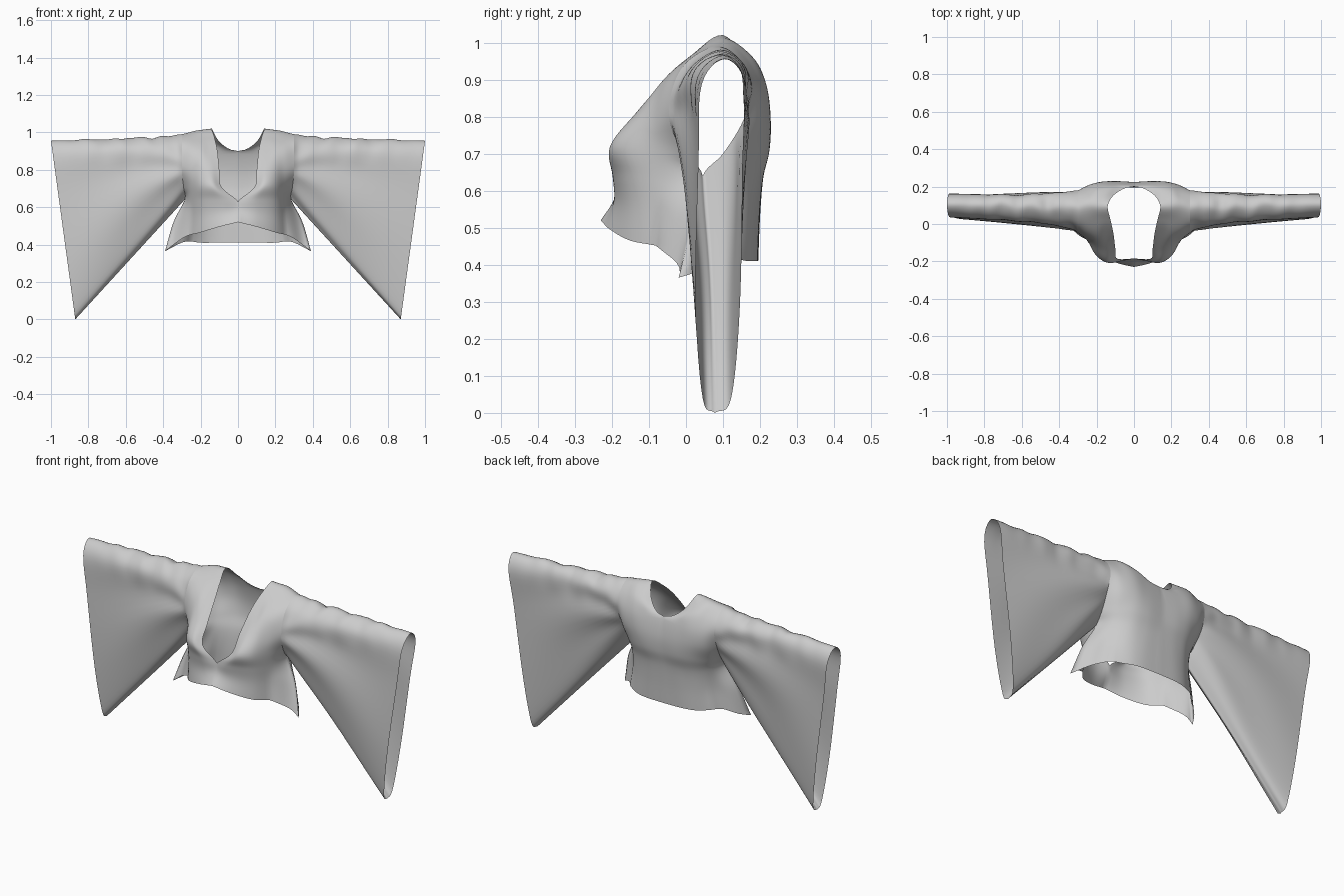
import bpy, bmesh, math
from mathutils import Vector, noise

S = 6  # subdivisions per control span


def spline(pts, n=S):
    """Catmull-Rom through the points."""
    p = [Vector(q) for q in pts]
    p = [2 * p[0] - p[1]] + p + [2 * p[-1] - p[-2]]
    out = []
    for i in range(1, len(p) - 2):
        a, b, c, d = p[i - 1:i + 3]
        for k in range(n):
            t = k / n
            out.append(0.5 * (2 * b + (c - a) * t + (2 * a - 5 * b + 4 * c - d) * t * t
                              + (3 * b - a - 3 * c + d) * t ** 3))
    return out + [p[-2].copy()]


def add_grid(bm, grid):
    vs = [[bm.verts.new(p) for p in row] for row in grid]
    for r0, r1 in zip(vs, vs[1:]):
        for j in range(len(r0) - 1):
            bm.faces.new((r0[j], r0[j + 1], r1[j + 1], r1[j]))


def finish(name, grid):
    """Mesh one half, weld its seams, mirror it."""
    bm = bmesh.new()
    add_grid(bm, grid)
    bmesh.ops.remove_doubles(bm, verts=bm.verts, dist=0.0008)
    bmesh.ops.recalc_face_normals(bm, faces=bm.faces)
    me = bpy.data.meshes.new(name)
    bm.to_mesh(me)
    bm.free()
    ob = bpy.data.objects.new(name, me)
    bpy.context.collection.objects.link(ob)
    m = ob.modifiers.new("mirror", 'MIRROR')
    m.use_clip = True
    m.merge_threshold = 0.001
    for f in me.polygons:
        f.use_smooth = True
    return ob


# Bodice half: control rows from front hem up to the shoulder (centre -> side)
front = [
    [(0, -.23, .52), (.10, -.205, .495), (.20, -.15, .465), (.285, -.055, .44), (.39, -.02, .365)],
    [(0, -.195, .575), (.10, -.19, .57), (.20, -.145, .56), (.27, -.05, .55), (.345, .02, .52)],
    [(0, -.185, .63), (.10, -.197, .64), (.20, -.155, .64), (.26, -.05, .63), (.285, .045, .64)],
    [(.09, -.185, .71), (.14, -.205, .72), (.20, -.17, .72), (.25, -.085, .71), (.29, -.005, .70)],
    [(.10, -.13, .80), (.15, -.135, .81), (.20, -.12, .81), (.25, -.085, .79), (.30, -.045, .79)],
    [(.11, -.05, .90), (.16, -.055, .90), (.20, -.06, .90), (.25, -.055, .89), (.30, -.035, .88)],
    [(.125, .02, .97), (.16, .02, .97), (.20, .015, .965), (.25, .005, .955), (.30, .005, .95)],
    [(.14, .10, 1.02), (.18, .10, 1.015), (.22, .10, 1.01), (.26, .095, 1.0), (.30, .085, .99)],
]
# ... and down the back to the back hem
back = [
    [(.095, .165, .945), (.14, .18, .955), (.20, .175, .965), (.25, .16, .96), (.30, .15, .95)],
    [(0, .20, .90), (.10, .21, .895), (.18, .215, .89), (.25, .20, .88), (.30, .18, .88)],
    [(0, .222, .80), (.10, .228, .80), (.18, .225, .80), (.25, .20, .79), (.30, .155, .79)],
    [(0, .222, .71), (.10, .225, .71), (.18, .21, .71), (.245, .165, .70), (.29, .10, .70)],
    [(0, .208, .63), (.10, .205, .63), (.18, .185, .63), (.245, .13, .63), (.285, .045, .64)],
    [(0, .20, .53), (.11, .195, .53), (.19, .17, .53), (.26, .11, .53), (.345, .02, .52)],
    [(0, .195, .41), (.12, .19, .41), (.20, .165, .41), (.285, .105, .415), (.39, -.02, .365)],
]
cols = [spline(c) for c in zip(*(front + back))]      # smooth along each column
for k in range(S + 1):                                # round back neckline
    s = k / S
    p = cols[0][8 * S + k]
    p.x, p.y, p.z = .095 * math.sqrt(1 - s), .165 + .035 * s, .945 - .045 * s
grid = [spline(r) for r in zip(*cols)]                # then across each row
for row in grid:
    for p in row:
        p.x = max(p.x, 0)
for k in range(2 * S + 1):                            # sew the side seam
    a, b = grid[k], grid[-1 - k]
    mid = (a[-1] + b[-1]) / 2
    fade = 1 - k / (2 * S)
    a[-1], b[-1] = mid, mid.copy()
    for row in (a, b):                                # rippled side flap
        n = len(row) - 1
        for j in range(n - 8, n):
            row[j].y += .012 * fade * math.sin((n - j) * 0.8)
finish("bodice", grid)

# Sleeve half-loops: armhole edge blended to the wide hanging cuff
armhole = [row[-1] for row in grid[2 * S:len(grid) - 2 * S]]
prof = [(.078, .0), (.045, .04), (.026, .30), (.034, .68), (.042, .885), (.105, .955),
        (.16, .885), (.152, .68), (.146, .30), (.122, .04), (.078, .0)]
cuff = spline([(.87 + .136 * z, y, z) for y, z in prof])
N = 48
sleeve = []
for i in range(N + 1):
    t = i / N
    fade = math.sin(math.pi * t ** 0.6) if 0 < i < N else 0
    ring = []
    for a, b in zip(armhole, cuff):
        p = a.lerp(b, t)
        p.y = a.y + (b.y - a.y) * t ** 0.55
        # curved drape folds fanning from the armpit
        r = math.hypot(p.x - .2, p.z - .80)
        ang = math.atan2(p.z - .80, p.x - .2) + .5 * r
        edge = min(1, abs(p.y - .085) / .05)
        p.y += .007 * fade * edge * math.sin(9 * ang + (1.5 if p.y > .085 else 0))
        # crumpled upper seam, strongest near the shoulder
        if p.z > .8:
            w = (p.z - .8) / .17 * fade
            p.z += w * (.016 * noise.noise(Vector((p.x * 14, p.y * 9, 3))) - .008)
            p.y += w * .012 * noise.noise(Vector((p.x * 12, p.z * 8, 7)))
        ring.append(p)
    ring[-1] = ring[0].copy()
    sleeve.append(ring)
finish("sleeves", sleeve)
